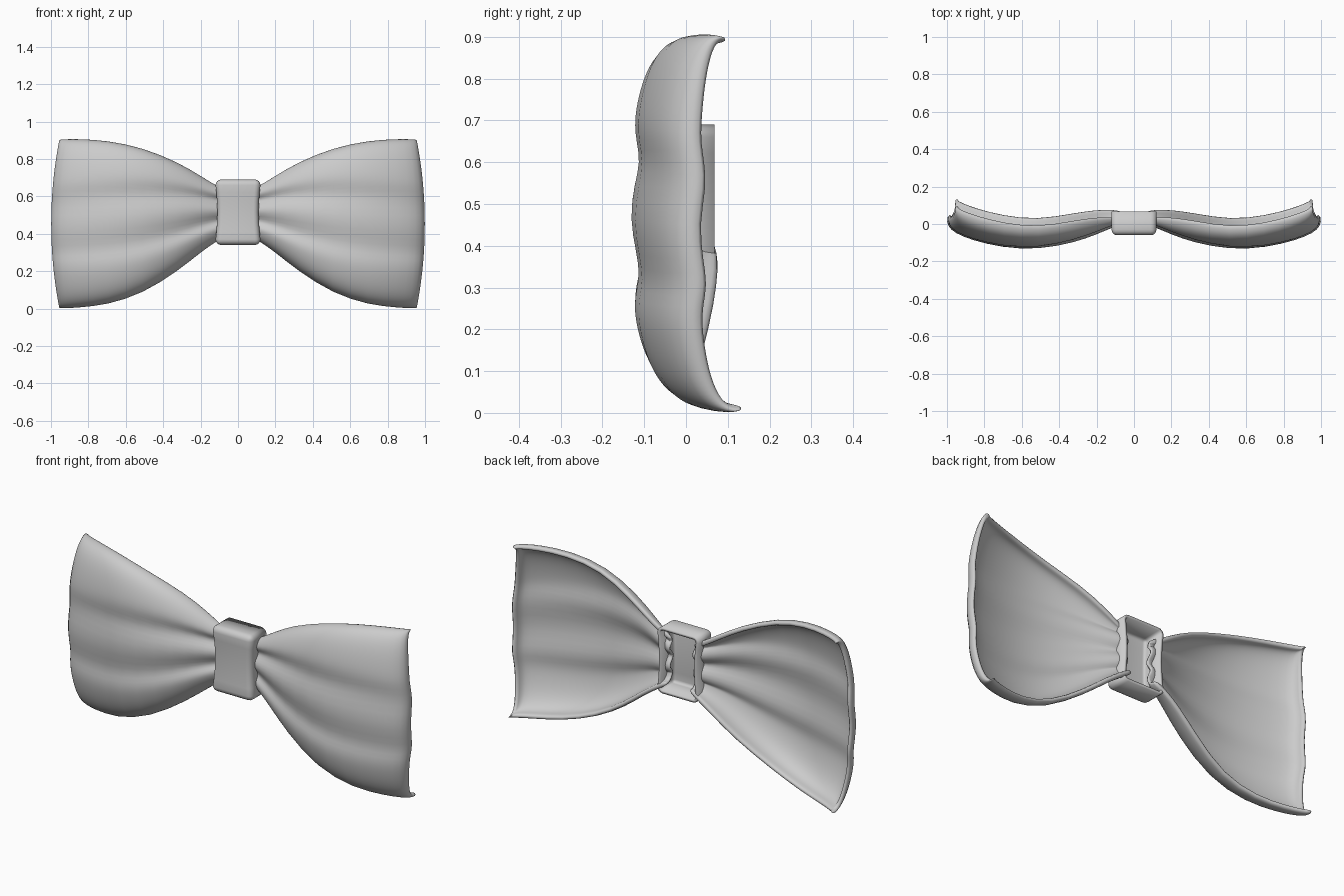
import bpy, bmesh, math

if "Cube" in bpy.data.objects:
    bpy.data.objects.remove(bpy.data.objects["Cube"])

# Wing stations from knot to outer rim: x, top z, bottom z, front y, rim y
STATIONS = [
    (0.06, 0.63, 0.39, 0.000, 0.050),
    (0.12, 0.66, 0.355, -0.025, 0.057),
    (0.20, 0.71, 0.300, -0.060, 0.055),
    (0.32, 0.783, 0.200, -0.105, 0.038),
    (0.51, 0.862, 0.078, -0.143, 0.003),
    (0.70, 0.900, 0.018, -0.132, 0.025),
    (0.85, 0.908, 0.004, -0.090, 0.065),
    (0.92, 0.907, 0.000, -0.055, 0.092),
    (0.955, 0.904, 0.000, -0.018, 0.108),
    (0.958, 0.900, 0.005, 0.032, 0.118),
]
ROWS = 28
POWER = 2.7


def add_object(name, bm):
    mesh = bpy.data.meshes.new(name)
    bm.to_mesh(mesh)
    bm.free()
    obj = bpy.data.objects.new(name, mesh)
    bpy.context.collection.objects.link(obj)
    for poly in mesh.polygons:
        poly.use_smooth = True
    return obj


def thicken(obj, thickness):
    mod = obj.modifiers.new("Thickness", 'SOLIDIFY')
    mod.thickness = thickness
    mod.offset = -1


def fold(t, k):
    # two creases fanning out from the knot, k runs 0 (knot) to 1 (rim)
    y = 0
    for inner, outer in ((0.50, 0.24), (-0.26, -0.30)):
        centre = inner + (outer - inner) * k ** 0.7
        width = 0.17 - 0.05 * k
        y += (0.034 - 0.014 * k) * math.exp(-((t - centre) / width) ** 2)
    return y


# Fabric wings: domed, creased shell open at the back
bm = bmesh.new()
grid = []
for x, top, bottom, front, rim in STATIONS:
    column = []
    k = (x - 0.06) / 0.9
    for j in range(ROWS + 1):
        a = math.pi * (j / ROWS - 0.5)
        t = math.copysign(abs(math.sin(a)) ** (2 / POWER), a)
        d = max(math.cos(a), 0) ** (2 / POWER)
        y = d * front + (1 - d) * (rim - 0.02 * t) + fold(t, k) * d
        bow = 0.045 * (1 - t * t) * (x / 0.96) ** 6
        z = (top + bottom) / 2 + t * (top - bottom) / 2
        column.append(bm.verts.new((x + bow, y, z)))
    grid.append(column)
for a, b in zip(grid, grid[1:]):
    for j in range(ROWS):
        bm.faces.new((a[j], b[j], b[j + 1], a[j + 1]))
wings = add_object("bow_wings", bm)
thicken(wings, 0.024)
mirror = wings.modifiers.new("Mirror", 'MIRROR')
mirror.use_clip = False
mirror.use_mirror_merge = False
sub = wings.modifiers.new("Smooth", 'SUBSURF')
sub.levels = sub.render_levels = 1

# Centre knot: rounded, slightly waisted box open at the back
bm = bmesh.new()
bmesh.ops.create_cube(bm, size=1)
for v in bm.verts:
    v.co = (v.co.x * 0.24, 0.004 + v.co.y * 0.128, 0.515 + v.co.z * 0.35)
bmesh.ops.delete(bm, geom=[f for f in bm.faces if f.normal.y > 0.9], context='FACES')
edges = [e for e in bm.edges if not e.is_boundary]
bmesh.ops.bevel(bm, geom=edges, offset=0.03, segments=4, profile=0.5, affect='EDGES')
for z in (0.41, 0.46, 0.515, 0.57, 0.62):
    bmesh.ops.bisect_plane(bm, geom=bm.verts[:] + bm.edges[:] + bm.faces[:],
                           plane_co=(0, 0, z), plane_no=(0, 0, 1))
for v in bm.verts:
    s = max(0, 1 - ((v.co.z - 0.515) / 0.14) ** 2)
    v.co.x *= 1 - 0.08 * s
    if v.co.y < 0:
        v.co.y += 0.006 * s
bmesh.ops.recalc_face_normals(bm, faces=bm.faces)
if sum(f.normal.y * f.calc_area() for f in bm.faces) > 0:
    bmesh.ops.reverse_faces(bm, faces=bm.faces)
knot = add_object("center_knot", bm)
thicken(knot, 0.015)
bpy.ops.object.select_all(action='DESELECT')
knot.select_set(True)
bpy.context.view_layer.objects.active = knot
bpy.ops.object.shade_smooth_by_angle(angle=math.radians(40))
